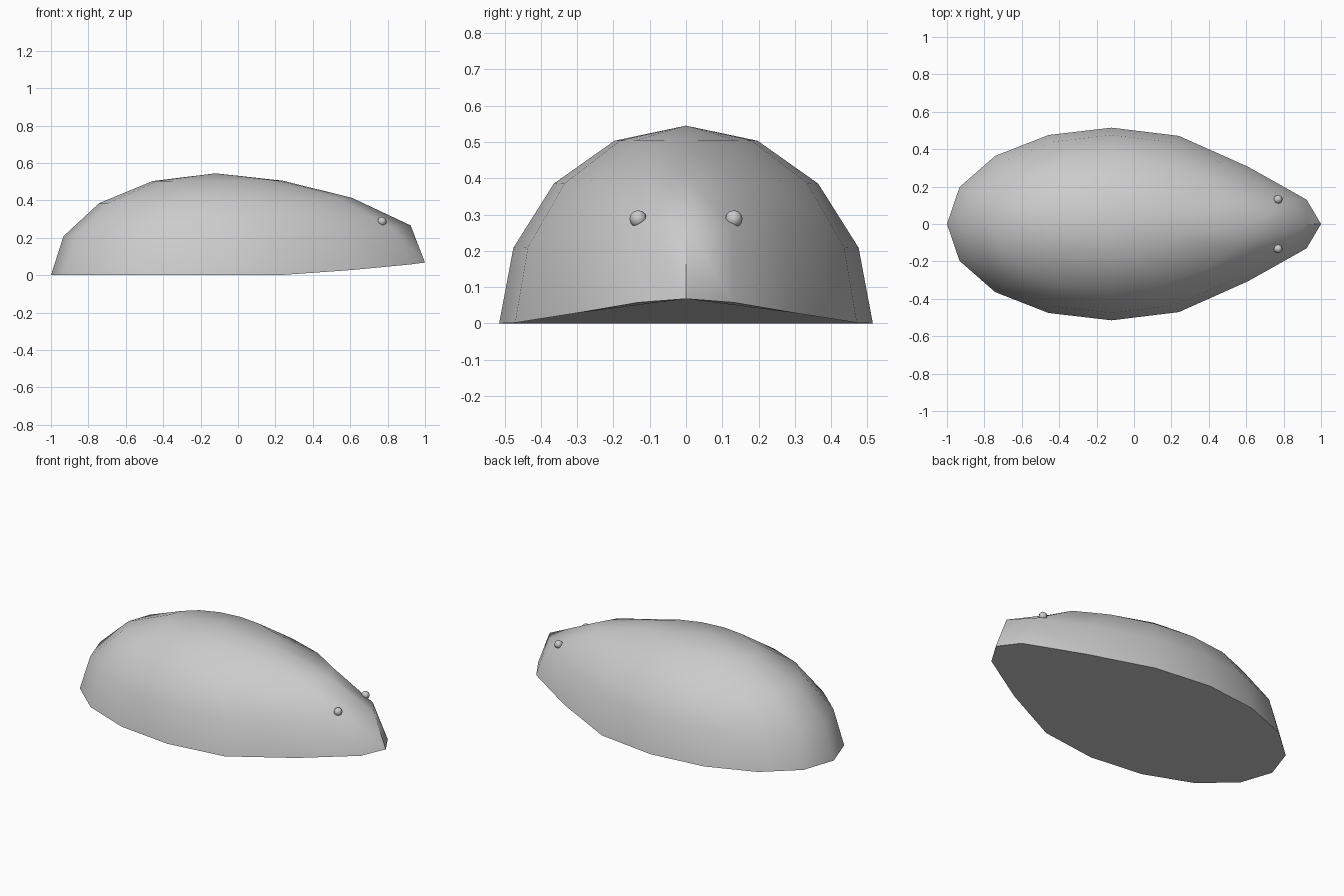
import bpy, bmesh, math
from mathutils import Vector

if "Cube" in bpy.data.objects:
    bpy.data.objects.remove(bpy.data.objects["Cube"])

# Nose shaping by distance along the front half: extra length, width factor, lift
NOSE = [(0, 0, 1, 0), (.383, .023, .99, .002), (.707, .108, .84, .028),
        (.924, .23, .66, .058), (1, .24, .6, .068)]


def nose(u):
    u = min(max(u, 0), 1)
    for a, b in zip(NOSE, NOSE[1:]):
        if u <= b[0] + 1e-6:
            t = (u - a[0]) / (b[0] - a[0])
            return [a[i] + t * (b[i] - a[i]) for i in (1, 2, 3)]
    return NOSE[-1][1:]


def shape(v):
    dx, sy, dz = nose(v.x)
    return Vector((-.12 + .88 * v.x + dx, .515 * v.y * sy, .545 * v.z + dz))


def finish(bm, name, angle):
    bmesh.ops.recalc_face_normals(bm, faces=bm.faces)
    mesh = bpy.data.meshes.new(name)
    bm.to_mesh(mesh)
    bm.free()
    ob = bpy.data.objects.new(name, mesh)
    bpy.context.collection.objects.link(ob)
    bpy.ops.object.select_all(action='DESELECT')
    ob.select_set(True)
    bpy.context.view_layer.objects.active = ob
    bpy.ops.object.shade_smooth_by_angle(angle=math.radians(angle))
    return ob


# Body: half of a 16-sided sphere, closed below, drawn out into a nose
bm = bmesh.new()
bmesh.ops.create_uvsphere(bm, u_segments=16, v_segments=8, radius=1)
bmesh.ops.delete(bm, geom=[v for v in bm.verts if v.co.z < -.01], context='VERTS')
bmesh.ops.holes_fill(bm, edges=[e for e in bm.edges if e.is_boundary], sides=0)
for v in bm.verts:
    v.co = shape(v.co)
finish(bm, "body", 60)

# Eyes: small beads on either side of the nose
for side, name in ((-1, "right_eye"), (1, "left_eye")):
    bm = bmesh.new()
    bmesh.ops.create_uvsphere(bm, u_segments=8, v_segments=6, radius=.024)
    bmesh.ops.translate(bm, verts=bm.verts, vec=(.77, .132 * side, .288))
    finish(bm, name, 60)
